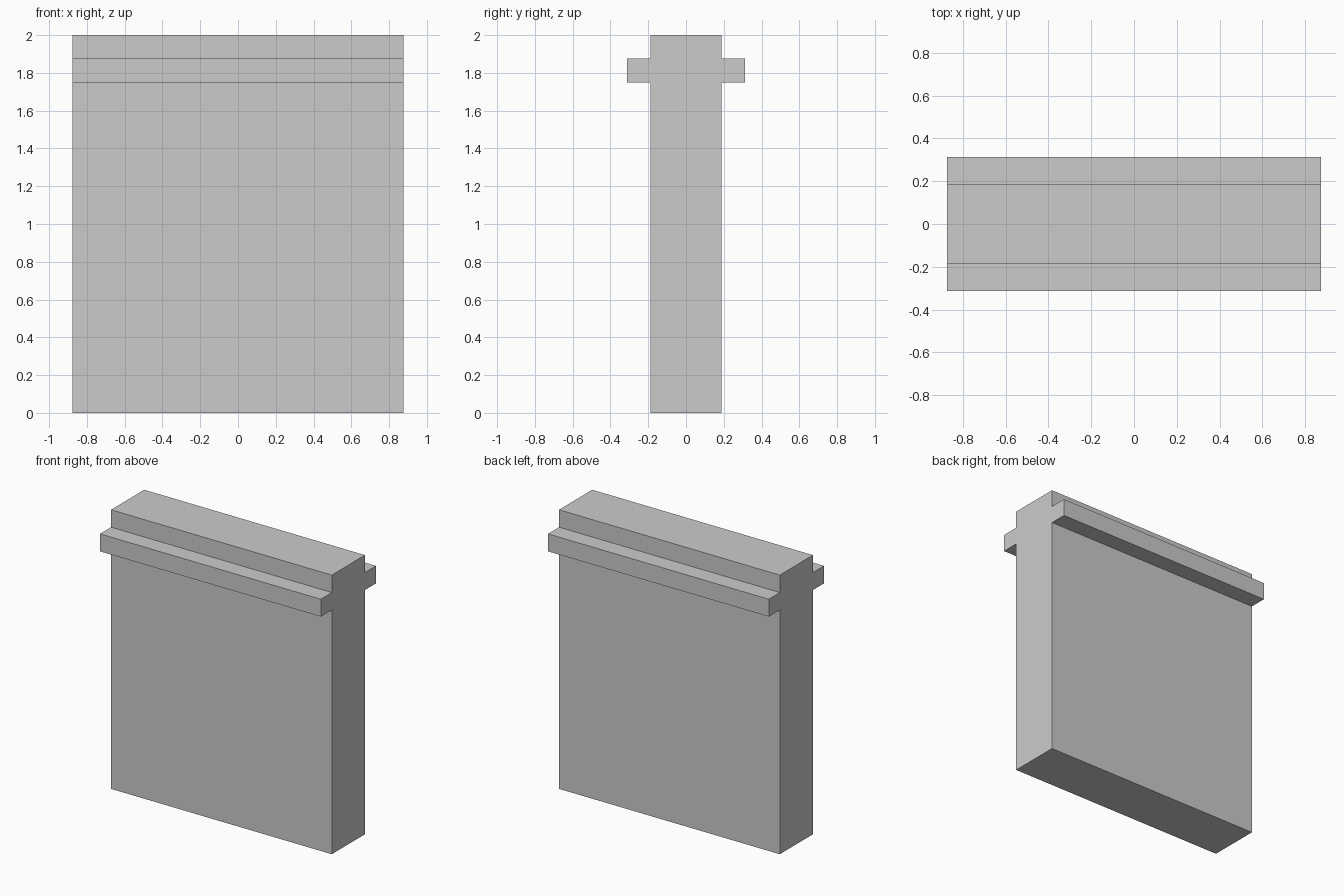
import bpy, bmesh

if "Cube" in bpy.data.objects:
    bpy.data.objects.remove(bpy.data.objects["Cube"])

HALF_LENGTH = 0.875

# Right half of the cross-section (y, z), mirrored to close the outline
half = [(0.1875, 0.0), (0.1875, 1.75), (0.3125, 1.75),
        (0.3125, 1.875), (0.1875, 1.875), (0.1875, 2.0)]
outline = half + [(-y, z) for y, z in reversed(half)]

# Wall panel with a ledge on both faces, extruded along x
bm = bmesh.new()
end = bm.faces.new([bm.verts.new((-HALF_LENGTH, y, z)) for y, z in outline])
extruded = bmesh.ops.extrude_face_region(bm, geom=[end], use_keep_orig=True)
verts = [g for g in extruded["geom"] if isinstance(g, bmesh.types.BMVert)]
bmesh.ops.translate(bm, verts=verts, vec=(2 * HALF_LENGTH, 0, 0))
bmesh.ops.recalc_face_normals(bm, faces=bm.faces)

mesh = bpy.data.meshes.new("ledged_wall")
bm.to_mesh(mesh)
bm.free()
bpy.context.collection.objects.link(bpy.data.objects.new("ledged_wall", mesh))
